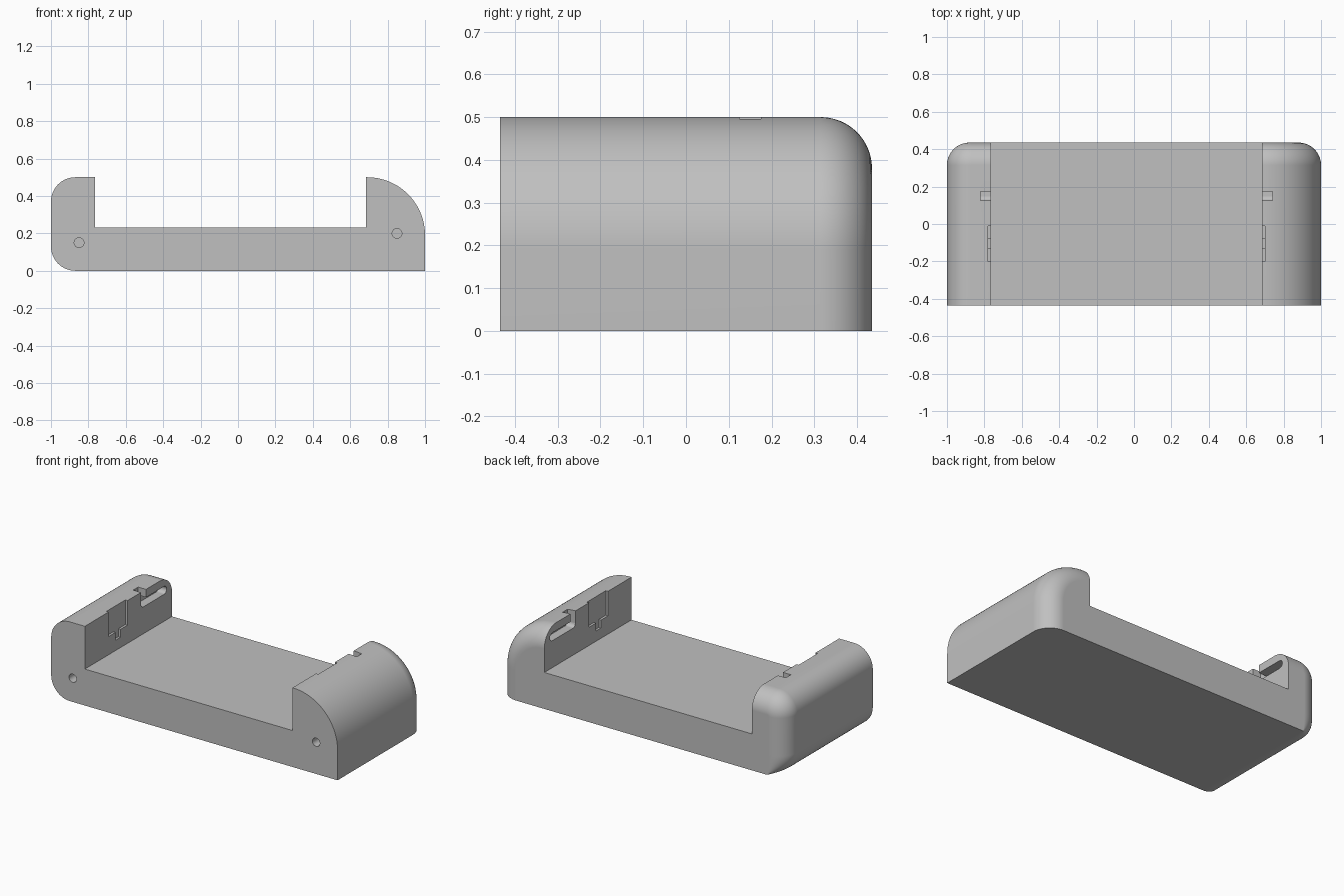
import bpy, bmesh
from math import sin, cos, pi, radians

if "Cube" in bpy.data.objects:
    bpy.data.objects.remove(bpy.data.objects["Cube"])

HALF_Y, TOP, FLOOR = 0.435, 0.5, 0.23
WALL_L, WALL_R = -0.765, 0.685      # inner faces of the two arms
SMALL_R, LARGE_R, BACK_R = 0.13, 0.31, 0.12

grey = bpy.data.materials.new("plain grey")
grey.use_nodes = True
colour = (0.53, 0.53, 0.53, 1)
grey.diffuse_color = colour
grey.node_tree.nodes["Principled BSDF"].inputs["Base Color"].default_value = colour


def arc(cx, cz, rx, rz, start, end, steps=16):
    angles = [radians(start + (end - start) * i / steps) for i in range(steps + 1)]
    return [(cx + rx * cos(a), cz + rz * sin(a)) for a in angles]


def loft(name, rings):
    """Solid through a list of matching closed rings."""
    bm = bmesh.new()
    loops = [[bm.verts.new(p) for p in ring] for ring in rings]
    n = len(loops[0])
    for a, b in zip(loops, loops[1:]):
        for i in range(n):
            j = (i + 1) % n
            bm.faces.new((a[i], a[j], b[j], b[i]))
    bm.faces.new(loops[0])
    bm.faces.new(loops[-1])
    bmesh.ops.recalc_face_normals(bm, faces=bm.faces)
    mesh = bpy.data.meshes.new(name)
    bm.to_mesh(mesh)
    bm.free()
    obj = bpy.data.objects.new(name, mesh)
    bpy.context.collection.objects.link(obj)
    mesh.materials.append(grey)
    return obj


def cut(target, cutter):
    mod = target.modifiers.new("cut", 'BOOLEAN')
    mod.operation, mod.solver, mod.object = 'DIFFERENCE', 'EXACT', cutter
    cutter.hide_render = True
    bpy.context.view_layer.objects.active = target
    bpy.ops.object.modifier_apply(modifier=mod.name)
    bpy.data.objects.remove(cutter)


def along_x(outline, x0, x1):
    return [[(x, y, z) for y, z in outline] for x in (x0, x1)]


def along_y(outline, y0, y1):
    return [[(x, y, z) for x, z in outline] for y in (y0, y1)]


# Outer block: end profile, shrinking round the back edge but flat underneath
def profile(d):
    r, big = SMALL_R - d, LARGE_R - d
    return ([(1 - d, 0)]
            + arc(1 - LARGE_R, TOP - LARGE_R, big, big, 0, 90, 32)
            + arc(-1 + SMALL_R, TOP - SMALL_R, r, r, 90, 180)
            + arc(-1 + SMALL_R, SMALL_R, r, SMALL_R, 180, 270))


rings = [[(x, -HALF_Y, z) for x, z in profile(0)]]
for i in range(17):
    t = i / 16 * pi / 2
    y = HALF_Y - BACK_R * (1 - sin(t))
    rings.append([(x, y, z) for x, z in profile(BACK_R * (1 - cos(t)))])
body = loft("cradle_body", rings)

# Open bay between the arms
bay = [(WALL_L, FLOOR), (WALL_R, FLOOR), (WALL_R, 1), (WALL_L, 1)]
cut(body, loft("bay_cutter", along_y(bay, -1, 1)))

# Inner walls: shallow stepped recess and an L-shaped guide slot, both open on top
recess = [(-0.2, 0.6), (-0.2, 0.345), (-0.13, 0.345), (-0.13, 0.295),
          (-0.08, 0.295), (-0.08, 0.345), (-0.01, 0.345), (-0.01, 0.6)]
guide = ([(0.125, 0.6)] + arc(0.15, 0.425, 0.025, 0.025, 180, 270, 8)
         + arc(0.355, 0.425, 0.025, 0.025, -90, 90)
         + [(0.175, 0.45), (0.175, 0.6)])
for wall, side in ((WALL_L, -1), (WALL_R, 1)):
    for outline, depth in ((recess, 0.015), (guide, 0.055)):
        cut(body, loft("slot_cutter",
                       along_x(outline, wall + side * depth, wall - side * 0.1)))

# Round blind holes in the front
for x, z in ((-0.85, 0.15), (0.85, 0.2)):
    ring = arc(x, z, 0.026, 0.026, 0, 360, 32)[:-1]
    cut(body, loft("hole_cutter", along_y(ring, -0.6, -HALF_Y + 0.15)))

# Smooth curves, crisp edges
bpy.ops.object.select_all(action='DESELECT')
body.select_set(True)
bpy.context.view_layer.objects.active = body
bpy.ops.object.shade_smooth_by_angle(angle=radians(30))
weighted = body.modifiers.new("even_normals", 'WEIGHTED_NORMAL')
weighted.keep_sharp = True
